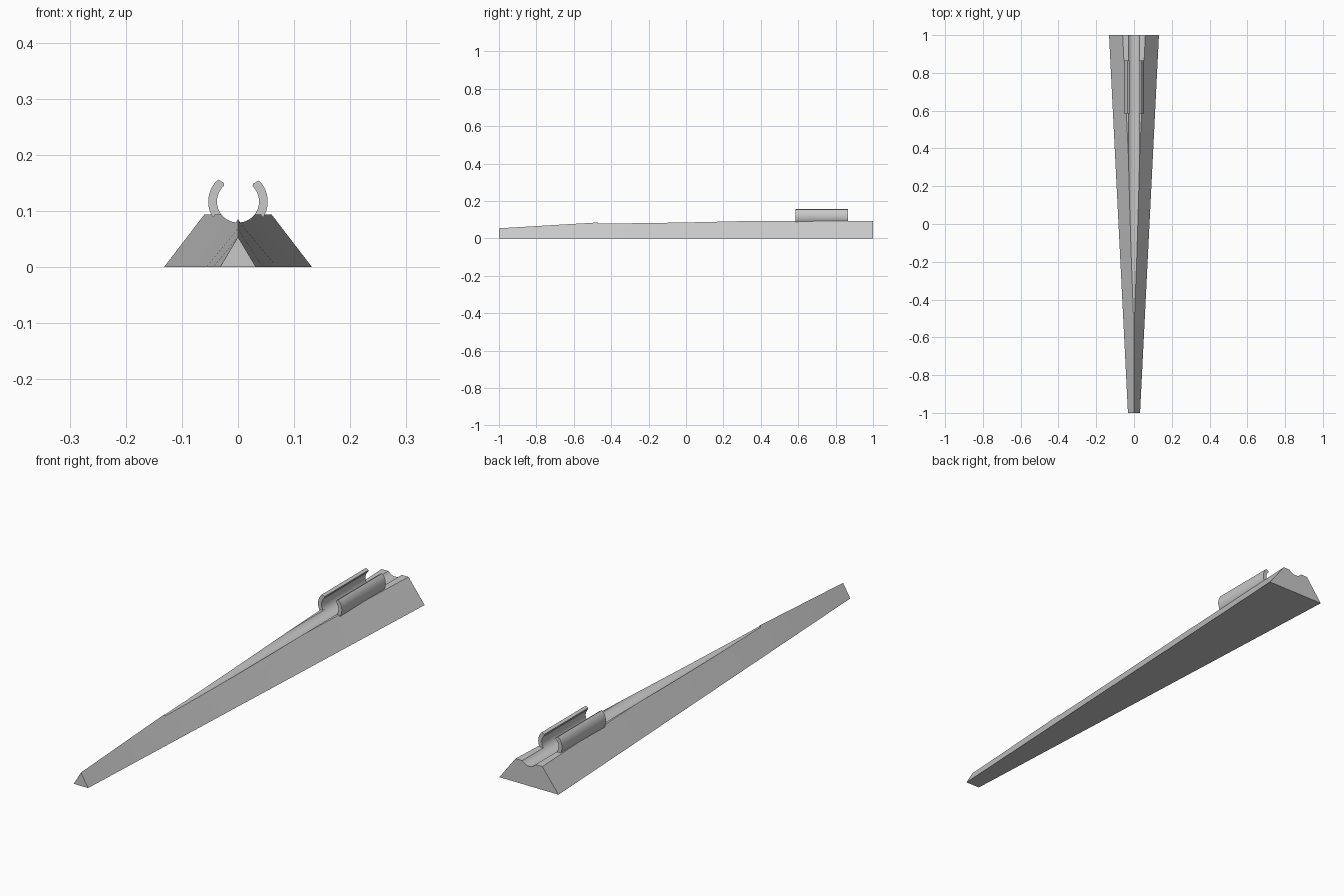
import bpy, bmesh, math

if "Cube" in bpy.data.objects:
    bpy.data.objects.remove(bpy.data.objects["Cube"])

AXIS_Z, R_IN, R_OUT = 0.117, 0.0375, 0.053   # groove and clip circle

grey = bpy.data.materials.new("plain grey")
grey.diffuse_color = (0.58, 0.58, 0.58, 1)
grey.use_nodes = True
grey.node_tree.nodes["Principled BSDF"].inputs["Base Color"].default_value = grey.diffuse_color


def loft(name, sections):
    """Closed solid through equal-length rings of 3D points."""
    bm = bmesh.new()
    rings = [[bm.verts.new(p) for p in s] for s in sections]
    n = len(rings[0])
    for a, b in zip(rings, rings[1:]):
        for i in range(n):
            j = (i + 1) % n
            bm.faces.new((a[i], a[j], b[j], b[i]))
    bm.faces.new(rings[0])
    bm.faces.new(rings[-1])
    bmesh.ops.recalc_face_normals(bm, faces=bm.faces)
    mesh = bpy.data.meshes.new(name)
    bm.to_mesh(mesh)
    bm.free()
    mesh.materials.append(grey)
    obj = bpy.data.objects.new(name, mesh)
    bpy.context.collection.objects.link(obj)
    return obj


def extrude(name, profile, y0, y1):
    return loft(name, [[(x, y, z) for x, z in profile] for y in (y0, y1)])


def select(obj):
    bpy.ops.object.select_all(action='DESELECT')
    obj.select_set(True)
    bpy.context.view_layer.objects.active = obj


def smooth(obj):
    select(obj)
    bpy.ops.object.shade_smooth_by_angle(angle=math.radians(25))


def arc(r, a0, a1, n):
    return [(r * math.cos(math.radians(a0 + (a1 - a0) * i / n)),
             AXIS_Z + r * math.sin(math.radians(a0 + (a1 - a0) * i / n)))
            for i in range(n + 1)]


# Tapered triangular body, its ridge rising toward the back
SEGMENTS = 8
sections = []
for i in range(SEGMENTS + 1):
    t = i / SEGMENTS
    y, w, h = -1 + 2 * t, 0.032 + 0.100 * t, 0.054 + 0.118 * t
    sections.append([(-w, y, 0), (w, y, 0), (0, y, h)])
body = loft("tapered_body", sections)

# Flat top cut and round groove
top_cut = extrude("top_cutter", [(-1, 0.094), (1, 0.094), (1, 0.5), (-1, 0.5)], -1.5, 1.5)
groove = extrude("groove_cutter", arc(R_IN, 0, 360, 48)[:-1], -0.47, 1.2)
for cutter in (top_cut, groove):
    cutter.hide_render = True
    mod = body.modifiers.new("cut", 'BOOLEAN')
    mod.operation, mod.solver, mod.object = 'DIFFERENCE', 'EXACT', cutter
    select(body)
    bpy.ops.object.modifier_apply(modifier=mod.name)
    bpy.data.objects.remove(cutter)
smooth(body)

# Pair of curved clip arms with chamfered tips
for side, name, tip in ((-1, "left_clip", 48), (1, "right_clip", 45)):
    profile = (arc(R_OUT, -48, tip, 20) + arc(R_IN + 0.004, tip + 5, tip + 5, 1)[:1]
               + arc(R_IN, tip + 1, -48, 20))
    clip = extrude(name, [(side * x, z) for x, z in profile], 0.585, 0.865)
    smooth(clip)
